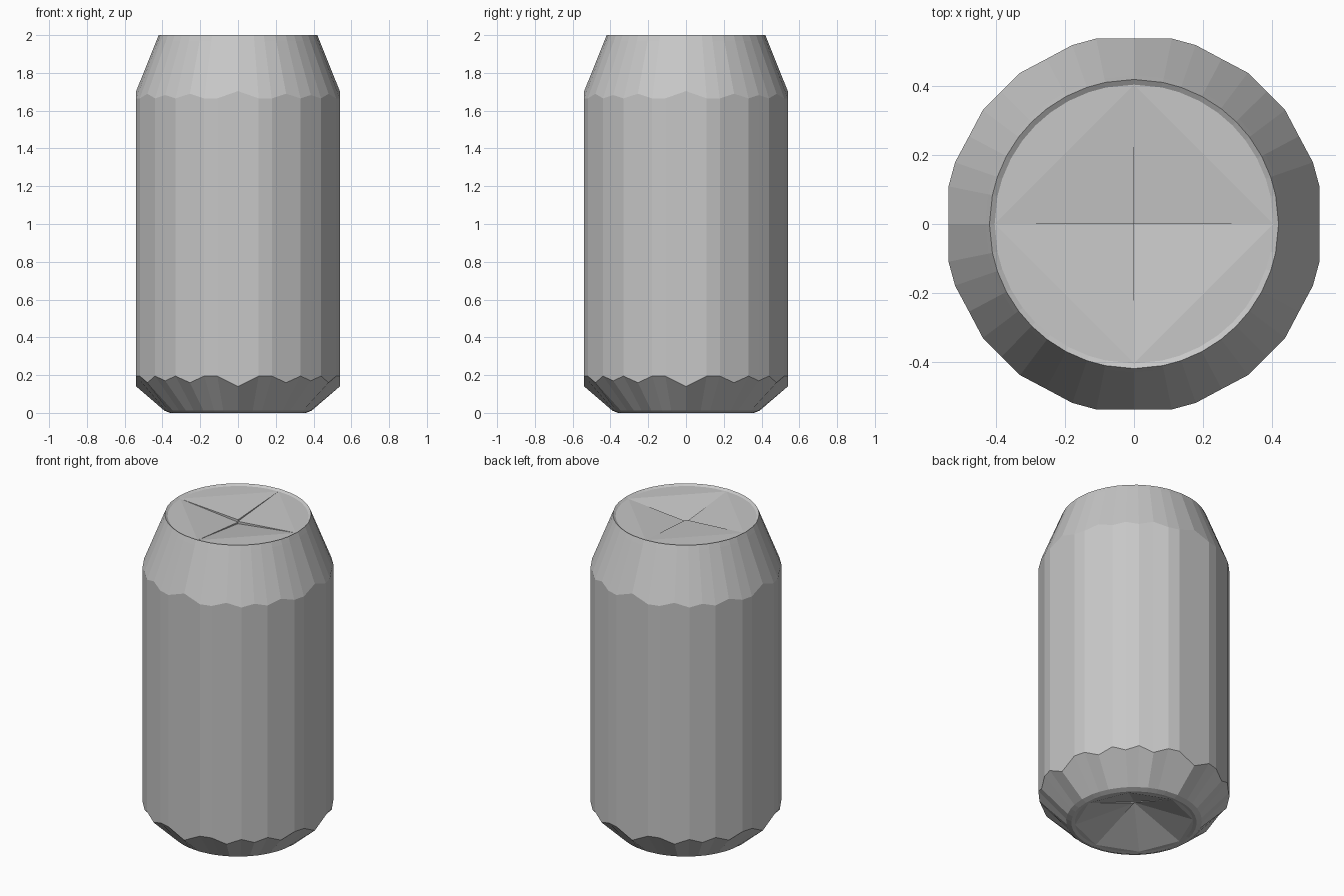
import bpy
import bmesh
from math import sin, cos, radians

if "Cube" in bpy.data.objects:
    bpy.data.objects.remove(bpy.data.objects["Cube"], do_unlink=True)

metal = bpy.data.materials.new("grey metal")
metal.use_nodes = True
GREY = (0.57, 0.57, 0.57, 1.0)
metal.diffuse_color = GREY
metal.node_tree.nodes["Principled BSDF"].inputs["Base Color"].default_value = GREY

# Columns of one quadrant: angle and body radius (corners and face middles)
QUADRANT = [(0, .539), (11.5, .55), (19, .55), (28, .543), (37, .55),
            (45, .545), (53, .55), (62, .543), (71, .55), (78.5, .55)]
COLUMNS = [(radians(a + 90 * q), r) for q in range(4) for a, r in QUADRANT]
N = len(COLUMNS)
STEP = len(QUADRANT)
LID_R, LID_Z = 0.405, 1.99
BASE_R, BASE_Z = 0.34, 0.004


def finish(bm, name):
    mesh = bpy.data.meshes.new(name)
    bm.to_mesh(mesh)
    bm.free()
    mesh.materials.append(metal)
    obj = bpy.data.objects.new(name, mesh)
    bpy.context.collection.objects.link(obj)


def make_ring(bm, rule):
    """One vertex per column; rule gives (radius, height) from the body radius."""
    verts = []
    for angle, body_r in COLUMNS:
        r, z = rule(body_r)
        verts.append(bm.verts.new((r * cos(angle), r * sin(angle), z)))
    return verts


# Can wall: flat-sided body whose ends are scalloped by the round tapers
bm = bmesh.new()
rules = [
    lambda r: (BASE_R, BASE_Z),
    lambda r: (0.36, 0.0),
    lambda r: (0.39, 0.012),
    lambda r: (r, 0.145 + (r - 0.54) * 5),
    lambda r: (r, 1.70 - (r - 0.54) * 3.5),
    lambda r: (0.432, 1.97),
    lambda r: (0.42, 2.0),
    lambda r: (LID_R, LID_Z),
]
rings = [make_ring(bm, rule) for rule in rules]
for low, high in zip(rings, rings[1:]):
    for i in range(N):
        j = (i + 1) % N
        bm.faces.new((low[i], low[j], high[j], high[i]))
finish(bm, "can_body")


def sunken_end(name, radius, z, apexes, cuts, upward):
    """Flat border pieces with a sunken pyramid in four stepped quarters."""
    bm = bmesh.new()
    rim = make_ring(bm, lambda r: (radius, z))
    tips = [bm.verts.new((0, 0, h)) for h in apexes]

    def face(verts):
        bm.faces.new(verts if upward else verts[::-1])

    for q, tip in enumerate(tips):
        start = q * STEP
        for a, b in zip(cuts, cuts[1:]):
            border = [rim[(start + k) % N] for k in range(a, b + 1)]
            face(border)
            face([border[0], border[-1], tip])
        # Small upright step between neighbouring quarters
        if abs(apexes[q] - apexes[q - 1]) > 1e-4:
            face([rim[start], tip, tips[q - 1]])
    finish(bm, name)


sunken_end("lid", LID_R, LID_Z, (1.955, 1.965, 1.95, 1.94), (0, STEP), True)
sunken_end("base", BASE_R, BASE_Z, (0.14, 0.135, 0.14, 0.13), (0, 5, STEP), False)
